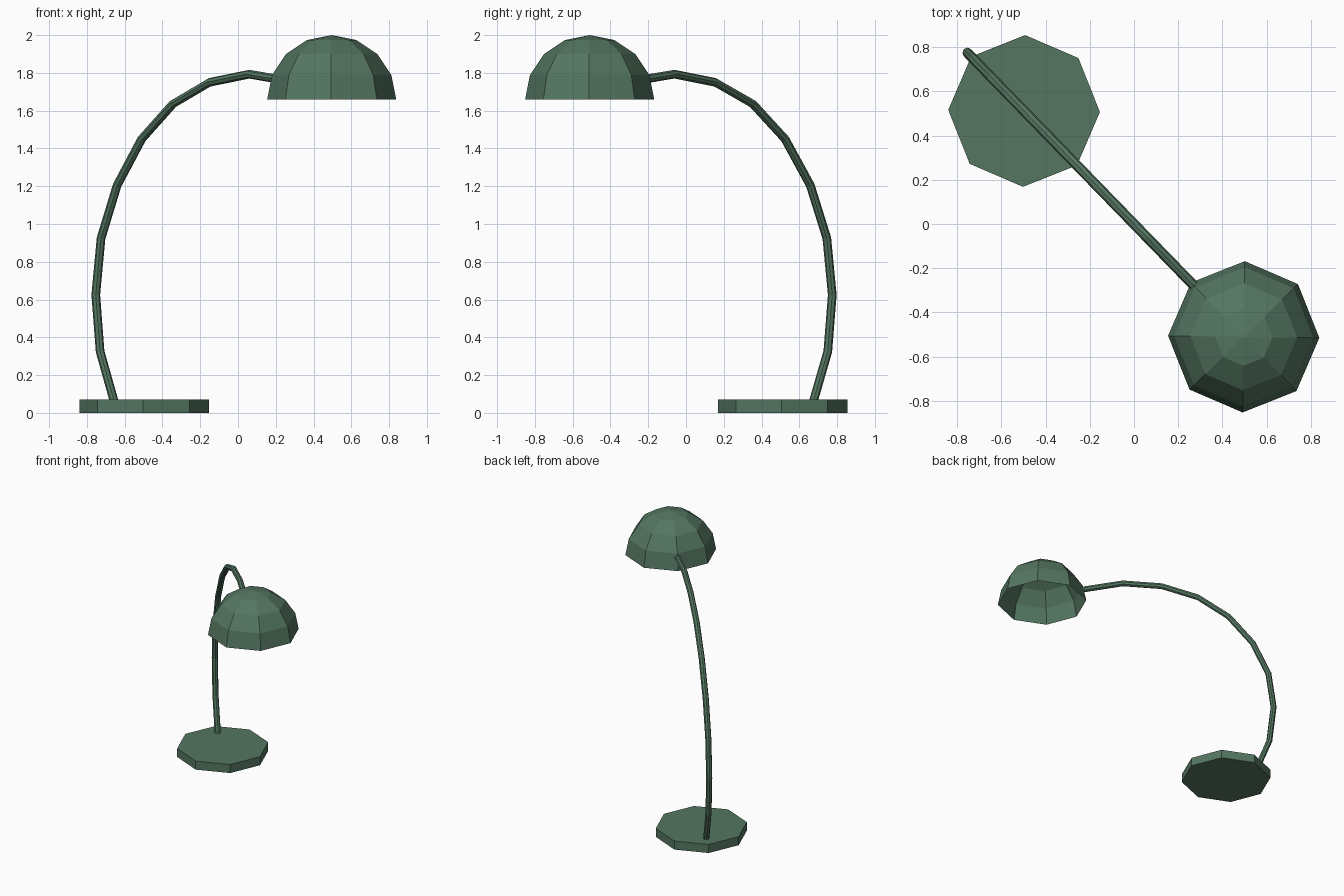
import bpy, bmesh, math
from mathutils import Matrix

if "Cube" in bpy.data.objects:
    bpy.data.objects.remove(bpy.data.objects["Cube"])

TURN = math.radians(-45.8)   # the lamp leans along this direction
ROT = Matrix.Rotation(TURN, 4, 'Z')
S = 1 / math.cos(TURN)       # front-view x -> distance along the lamp plane

green = bpy.data.materials.new("dark_green")
green.diffuse_color = (0.089, 0.18, 0.119, 1)
green.use_nodes = True
green.node_tree.nodes["Principled BSDF"].inputs["Base Color"].default_value = green.diffuse_color


def add(name, bm):
    bmesh.ops.transform(bm, matrix=ROT, verts=bm.verts)
    me = bpy.data.meshes.new(name)
    bm.to_mesh(me)
    bm.free()
    me.materials.append(green)
    ob = bpy.data.objects.new(name, me)
    bpy.context.collection.objects.link(ob)
    return ob


# octagonal foot plate
bm = bmesh.new()
bmesh.ops.create_cone(bm, cap_ends=True, segments=8, radius1=0.343, radius2=0.343,
                      depth=0.07, matrix=Matrix.Translation((-0.497 * S, 0, 0.035)))
add("base", bm)

# open half-dome shade
bm = bmesh.new()
bmesh.ops.create_uvsphere(bm, u_segments=8, v_segments=8, radius=0.342)
low = [v for v in bm.verts if v.co.z < -0.01]
bmesh.ops.delete(bm, geom=low, context='VERTS')
bmesh.ops.translate(bm, vec=(0.496 * S, 0, 1.658), verts=bm.verts)
add("shade", bm)

# bent arm, path given in front view (x, z)
path = [(-0.65, 0.04), (-0.73, 0.325), (-0.753, 0.625), (-0.725, 0.925),
        (-0.64, 1.205), (-0.51, 1.45), (-0.345, 1.635), (-0.15, 1.75),
        (0.06, 1.793), (0.27, 1.757)]
R, N = 0.023, 8
bm = bmesh.new()
rings = []
for i, (x, z) in enumerate(path):
    a, b = path[max(i - 1, 0)], path[min(i + 1, len(path) - 1)]
    tx, tz = (b[0] - a[0]) * S, b[1] - a[1]
    l = math.hypot(tx, tz)
    nx, nz = -tz / l, tx / l
    ring = []
    for k in range(N):
        t = 2 * math.pi * k / N
        c, s = R * math.cos(t), R * math.sin(t)
        ring.append(bm.verts.new((x * S + nx * c, s, z + nz * c)))
    rings.append(ring)
for r0, r1 in zip(rings, rings[1:]):
    for k in range(N):
        j = (k + 1) % N
        bm.faces.new((r0[k], r0[j], r1[j], r1[k]))
bm.faces.new(rings[0])
bm.faces.new(rings[-1])
bmesh.ops.recalc_face_normals(bm, faces=bm.faces)
add("arm", bm)
